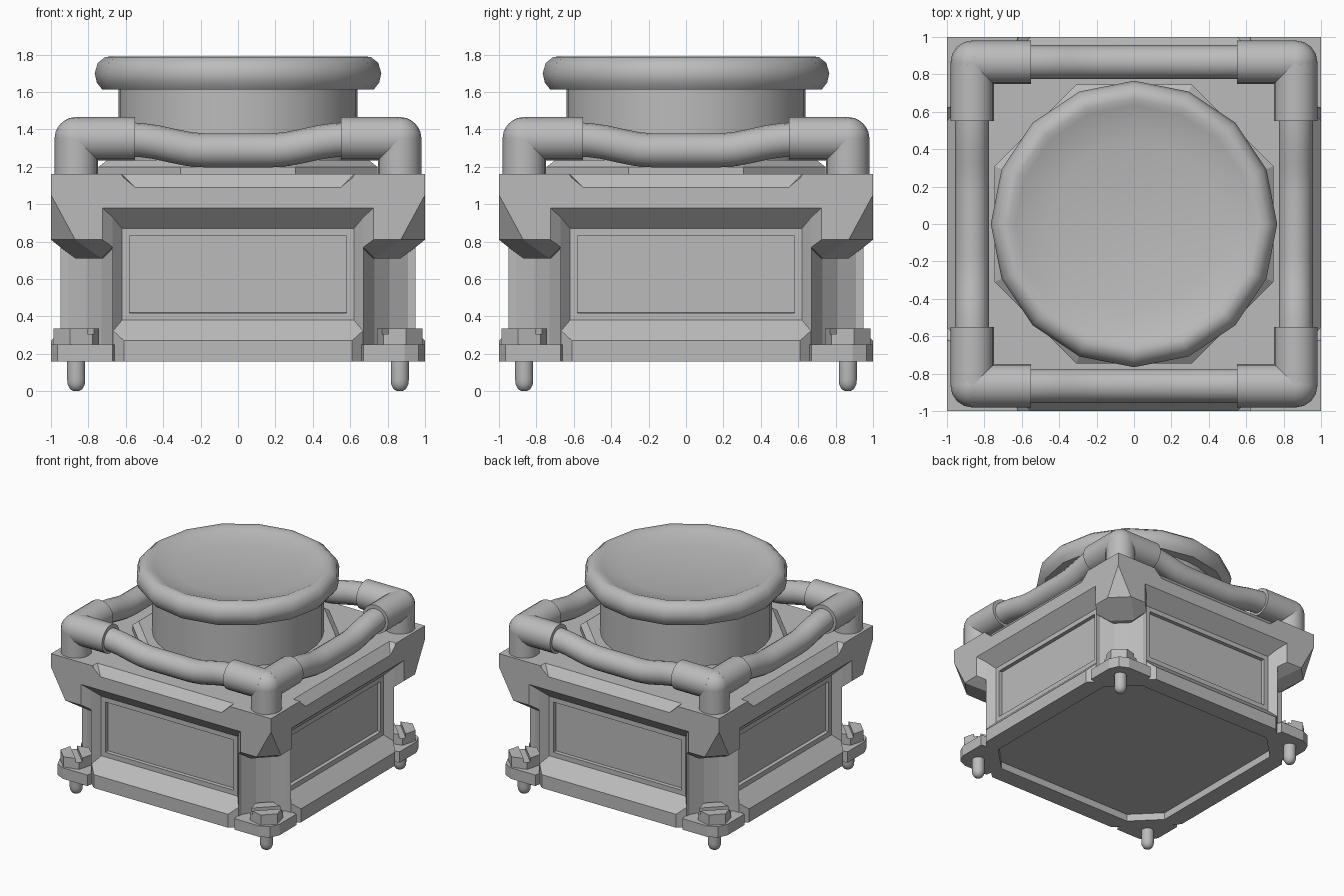
import bpy, bmesh, math
from mathutils import Matrix, Vector

cube = bpy.data.objects.get("Cube")
if cube:
    bpy.data.objects.remove(cube)

grey = bpy.data.materials.new("plain_grey")
grey.use_nodes = True
tone = (0.5, 0.5, 0.5, 1)
grey.diffuse_color = tone
grey.node_tree.nodes["Principled BSDF"].inputs["Base Color"].default_value = tone


def finish(name, bm, turns=1, smooth=False):
    """Turn a bmesh into one object, or four objects spaced around z."""
    bmesh.ops.recalc_face_normals(bm, faces=bm.faces)
    mesh = bpy.data.meshes.new(name)
    bm.to_mesh(mesh)
    bm.free()
    mesh.materials.append(grey)
    objs = []
    for k in range(turns):
        ob = bpy.data.objects.new(name if turns == 1 else f"{name}_{k + 1}", mesh)
        ob.rotation_euler.z = k * math.pi / 2
        bpy.context.collection.objects.link(ob)
        objs.append(ob)
    if smooth:
        bpy.ops.object.select_all(action='DESELECT')
        objs[0].select_set(True)
        bpy.context.view_layer.objects.active = objs[0]
        bpy.ops.object.shade_smooth_by_angle(angle=math.radians(35))
    return objs


def hull(bm, pts):
    """Add the convex solid around some points."""
    tmp = bmesh.new()
    for p in set(pts):
        tmp.verts.new(p)
    res = bmesh.ops.convex_hull(tmp, input=tmp.verts)
    junk = [g for g in res["geom_interior"] if isinstance(g, bmesh.types.BMVert)]
    bmesh.ops.delete(tmp, geom=junk, context='VERTS')
    bmesh.ops.dissolve_limit(tmp, angle_limit=0.01, verts=tmp.verts, edges=tmp.edges)
    mesh = bpy.data.meshes.new("tmp")
    tmp.to_mesh(mesh)
    tmp.free()
    bm.from_mesh(mesh)
    bpy.data.meshes.remove(mesh)


def loft(bm, rings):
    """Skin a list of point rings and cap both ends."""
    rows = [[bm.verts.new(p) for p in ring] for ring in rings]
    n = len(rows[0])
    for a, b in zip(rows, rows[1:]):
        for i in range(n):
            j = (i + 1) % n
            bm.faces.new((a[i], a[j], b[j], b[i]))
    bm.faces.new(rows[0])
    bm.faces.new(rows[-1])


def lathe(bm, profile, n, matrix=Matrix(), phase=0.0):
    """Revolve (radius, height) pairs around z."""
    angles = [phase + math.tau * i / n for i in range(n)]
    loft(bm, [[matrix @ Vector((r * math.cos(a), r * math.sin(a), z)) for a in angles]
              for r, z in profile])


def both_sides(pts):
    return pts + [(-x, y, z) for x, y, z in pts]


def corner(pts):
    """Points mirrored over the diagonal of the front left corner."""
    return [(a, -b, z) for a, b, z in pts] + [(b, -a, z) for a, b, z in pts]


# Core with notched corners and recessed side panels
quarter = [(-.62, -.89), (.62, -.89), (.67, -.95), (.67, -.91), (.73, -.81),
           (.81, -.73), (.91, -.67), (.95, -.67)]
plan = []
for k in range(4):
    for x, y in quarter:
        for _ in range(k):
            x, y = -y, x
        plan.append((x, y))
bm = bmesh.new()
loft(bm, [[(x, y, z) for x, y in plan] for z in (.22, .38, .87, 1.05)])
panels = [f for f in bm.faces if len(f.verts) == 4 and f.calc_area() > .5]
bmesh.ops.recalc_face_normals(bm, faces=bm.faces)
bmesh.ops.inset_individual(bm, faces=panels, thickness=.055)
bmesh.ops.inset_individual(bm, faces=panels, thickness=.002, depth=-.03)
finish("body_core", bm)

# Sloped plinth and overhang on every side
bm = bmesh.new()
hull(bm, both_sides([(.61, -1, .16), (.61, -1, .27), (.67, -.945, .16), (.67, -.945, .325),
                     (.62, -.89, .38), (.62, -.85, .38), (.67, -.85, .16), (.67, -.85, .325)]))
finish("plinth", bm, 4)
bm = bmesh.new()
hull(bm, both_sides([(.62, -.89, .87), (.725, -1, .98), (.725, -1, 1), (.725, -.85, 1),
                     (.62, -.8, .87)]))
finish("overhang", bm, 4)

# Top slab with a chamfer cut into each edge
bm = bmesh.new()
slab_pts = []
for p in corner([(1, 1, 1.16), (1, 1, 1.05), (.93, 1, .98)]):
    slab_pts += [(sx * p[0], sy * p[1], p[2]) for sx in (1, -1) for sy in (1, -1)]
hull(bm, slab_pts)
slab = finish("top_slab", bm)[0]
bm = bmesh.new()
hull(bm, both_sides([(.55, -1, 1.09), (.62, -.94, 1.16), (.56, -1.1, 1.08), (.63, -1.1, 1.2),
                     (.66, -.9057, 1.2)]))
for cutter in finish("edge_cutter", bm, 4):
    cutter.hide_render = True
    bpy.context.view_layer.objects.active = slab
    mod = slab.modifiers.new("edge_cut", 'BOOLEAN')
    mod.operation, mod.object, mod.solver = 'DIFFERENCE', cutter, 'EXACT'
    bpy.context.view_layer.update()
    bpy.ops.object.modifier_apply(modifier=mod.name)
    bpy.data.objects.remove(cutter)

# Corner brackets hanging under the slab
bm = bmesh.new()
hull(bm, corner([(1, 1, 1.05), (.87, 1, .92), (.87, 1, .81), (.725, 1, .81), (.725, 1, 1.05),
                 (.67, .95, .77), (.67, .95, 1), (.73, .87, .71), (.7, .7, .71), (.67, .8, 1)]))
finish("corner_bracket", bm, 4)

# Feet with slotted bolts and pins
bm = bmesh.new()
hull(bm, corner([(x, y, z) for z in (.16, .25)
                 for x, y in ((.67, 1), (.89, 1), (.965, .965), (.64, .85), (.67, .85))]))
finish("foot", bm, 4)
bm = bmesh.new()
place = Matrix.Translation((.865, -.865, 0)) @ Matrix.Rotation(math.pi / 4, 4, 'Z')
radius, gap = .125, .025
lathe(bm, [(radius, .24), (radius, .305)], 6, place)
for s in (1, -1):
    outline = [(radius - gap / math.sqrt(3), gap), (radius / 2, radius * math.sqrt(3) / 2)]
    hull(bm, [tuple(place @ Vector((m * x, s * y, z))) for x, y in outline
              for m in (1, -1) for z in (.3, .335)])
finish("slotted_bolt", bm, 4)
bm = bmesh.new()
lathe(bm, [(.015, 0), (.035, .012), (.047, .035), (.05, .06), (.05, .2)], 12, place)
finish("pin", bm, 4, smooth=True)

# Three-way pipe elbows on the corners
hub = Vector((.865, -.865, 1.35))
fat = .116
bm = bmesh.new()
for turn, length in ((Matrix.Rotation(math.pi, 4, 'X'), .22),
                     (Matrix.Rotation(-math.pi / 2, 4, 'Y'), .315),
                     (Matrix.Rotation(-math.pi / 2, 4, 'X'), .315)):
    lathe(bm, [(fat, 0), (fat, length)], 16, Matrix.Translation(hub) @ turn)
bmesh.ops.create_uvsphere(bm, u_segments=16, v_segments=10, radius=fat,
                          matrix=Matrix.Translation(hub))
finish("pipe_elbow", bm, 4, smooth=True)

# Sagging pipes between the elbows
half = [(.6, 1.347), (.52, 1.343), (.44, 1.332), (.35, 1.312), (.26, 1.294), (.18, 1.288)]
path = [(-x, z) for x, z in half] + half[::-1]
bm = bmesh.new()
rings = []
for i, (x, z) in enumerate(path):
    a, b = path[max(i - 1, 0)], path[min(i + 1, len(path) - 1)]
    tilt = math.atan2(b[1] - a[1], b[0] - a[0])
    ring = []
    for k in range(16):
        t = math.tau * k / 16
        up = .091 * math.sin(t)
        ring.append((x - up * math.sin(tilt), -.865 + .091 * math.cos(t), z + up * math.cos(tilt)))
    rings.append(ring)
loft(bm, rings)
finish("sagging_pipe", bm, 4, smooth=True)

# Eight-sided flange, round drum and dished rim
bm = bmesh.new()
k = 1 / math.cos(math.pi / 8)
lathe(bm, [(.745 * k, 1.14), (.745 * k, 1.2), (.7 * k, 1.235)], 8, phase=math.pi / 8)
finish("drum_flange", bm)
bm = bmesh.new()
lathe(bm, [(.64, 1.15), (.64, 1.65)], 32)
finish("drum", bm, smooth=True)
bm = bmesh.new()
lathe(bm, [(.6, 1.612), (.725, 1.612), (.755, 1.65), (.766, 1.7), (.75, 1.755), (.71, 1.787),
           (.67, 1.79), (.635, 1.775), (.455, 1.735)], 16)
finish("dished_rim", bm, smooth=True)
